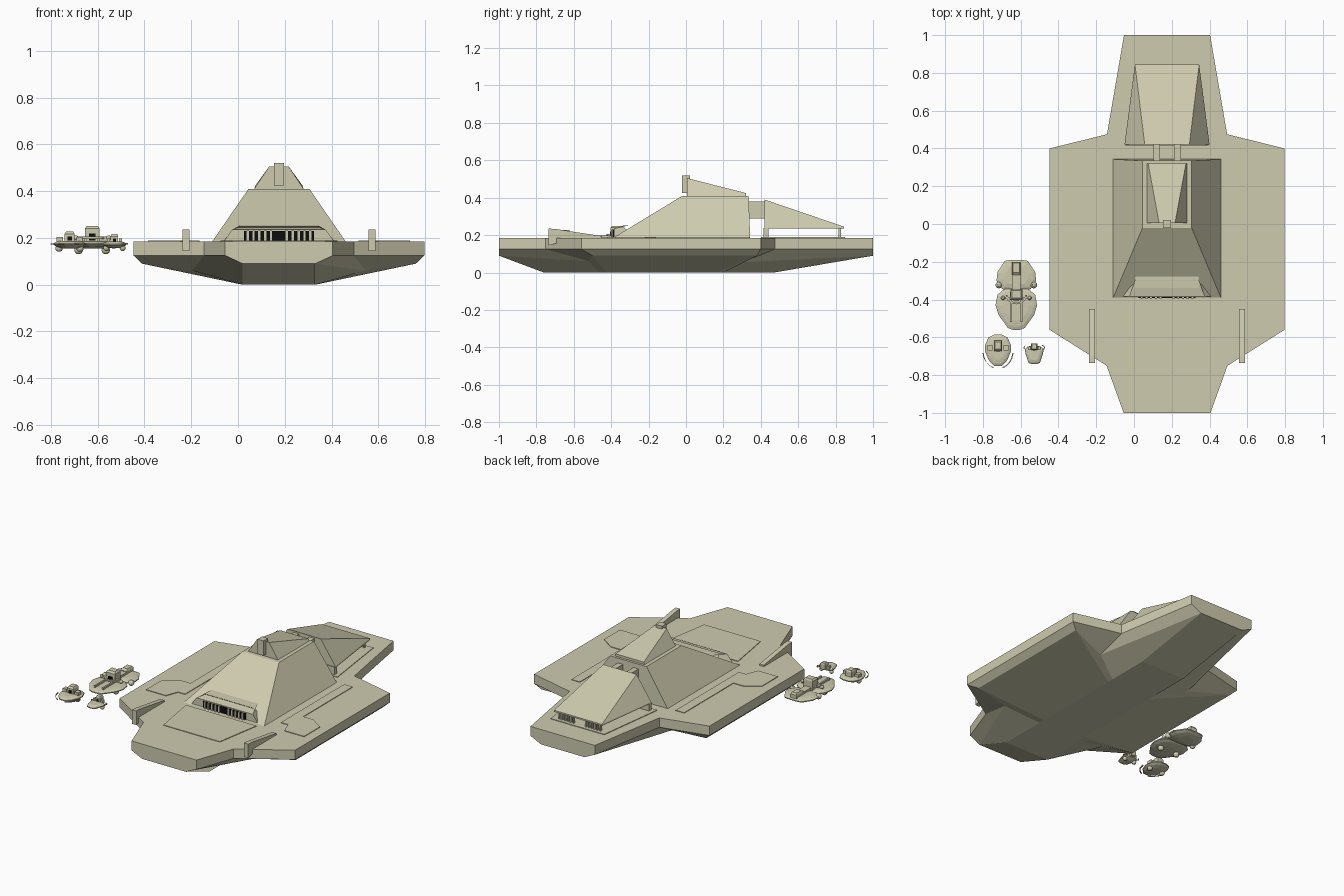
import bpy, bmesh, math
from mathutils import Vector

CX = 0.175  # centre line of the big ship


def material(name, rgb):
    m = bpy.data.materials.new(name)
    m.diffuse_color = (*rgb, 1)
    return m


HULL = material("pale_olive_hull", (0.62, 0.60, 0.43))
BLACK = material("black_openings", (0.004, 0.004, 0.004))


def loft(name, rings, mat=HULL):
    """Skin rings of equal point count and cap both ends."""
    bm = bmesh.new()
    vs = [[bm.verts.new(p) for p in r] for r in rings]
    n = len(rings[0])
    for a, b in zip(vs, vs[1:]):
        for i in range(n):
            j = (i + 1) % n
            bm.faces.new((a[i], a[j], b[j], b[i]))
    bm.faces.new(vs[0][::-1])
    bm.faces.new(vs[-1])
    bmesh.ops.remove_doubles(bm, verts=bm.verts, dist=1e-5)
    bmesh.ops.recalc_face_normals(bm, faces=bm.faces)
    me = bpy.data.meshes.new(name)
    bm.to_mesh(me)
    bm.free()
    me.materials.append(mat)
    ob = bpy.data.objects.new(name, me)
    bpy.context.collection.objects.link(ob)
    return ob


def mirror_ring(half, cx=CX):
    """Right-hand points, front to back, mirrored into a closed ring."""
    return [(cx + x, y, z) for x, y, z in half] + [(cx - x, y, z) for x, y, z in half[::-1]]


def rect(hw0, y0, z0, hw1, y1, z1, cx=CX):
    return mirror_ring([(hw0, y0, z0), (hw1, y1, z1)], cx)


def box(name, x0, x1, y0, y1, z0, z1, mat=HULL):
    cx, hw = (x0 + x1) / 2, (x1 - x0) / 2
    return loft(name, [rect(hw, y0, z, hw, y1, z, cx) for z in (z0, z1)], mat)


def ball(name, x, y, z, r, squash=1, mat=HULL):
    rings = []
    for k in range(1, 8):
        a = math.pi * k / 8
        rings.append([(x + r * math.sin(a) * math.cos(t * math.pi / 6),
                       y + r * math.sin(a) * math.sin(t * math.pi / 6),
                       z - r * squash * math.cos(a)) for t in range(12)])
    ob = loft(name, rings, mat)
    for p in ob.data.polygons:
        p.use_smooth = len(p.vertices) == 4


# --- hull: deck slab, chamfer, then sloping underside with notched corners
deck = [(0.23, -1), (0.32, -0.75), (0.622, -0.56), (0.622, 0.40), (0.318, 0.475), (0.228, 1)]
low = [(0.155, -1, 0.09), (0.37, -0.52, 0.06), (0.585, -0.50, 0.09),
       (0.585, 0.38, 0.09), (0.33, 0.30, 0.055), (0.155, 1, 0.09)]
keel = [(0.155, y, 0) for y in (-0.76, -0.46, -0.42, 0.16, 0.2, 0.47)]
loft("hull", [mirror_ring([(x, y, 0.185) for x, y in deck]),
              mirror_ring([(x, y, 0.125) for x, y in deck]),
              mirror_ring(low), mirror_ring(keel)])

# thin deck plates
loft("fore_deck_plate", [rect(0.20, -0.72, z, 0.25, -0.42, z) for z in (0.184, 0.189)])
loft("aft_deck_plate", [rect(0.25, 0.40, z, 0.19, 0.85, z) for z in (0.184, 0.189)])
for s in (-1, 1):
    ring = [(0.34, -0.30), (0.39, -0.30), (0.42, -0.38), (0.56, -0.38), (0.56, -0.22), (0.47, -0.16),
            (0.40, -0.16), (0.40, 0.34), (0.34, 0.34)]
    loft("wing_deck_plate", [[(CX + s * x, y, z) for x, y in ring] for z in (0.184, 0.189)])
    # bow fins
    prof = [(-0.735, 0.145), (-0.735, 0.235), (-0.70, 0.233), (-0.45, 0.195), (-0.45, 0.18), (-0.60, 0.18)]
    loft("bow_fin", [[(CX + s * 0.397 + d, y, z) for y, z in prof] for d in (-0.015, 0.015)])

# --- main pyramid tower and cap
loft("main_tower", [rect(0.285, -0.39, 0.185, 0.285, 0.343, 0.185),
                    rect(0.13, -0.02, 0.41, 0.13, 0.335, 0.41)])
loft("tower_cap", [rect(0.105, 0.005, 0.41, 0.105, 0.32, 0.41),
                   rect(0.10, 0.005, 0.425, 0.10, 0.32, 0.425),
                   rect(0.045, 0.005, 0.505, 0.10, 0.32, 0.425)][0:1] +
     [rect(0.042, 0.005, 0.505, 0.10, 0.32, 0.425)])
box("bridge_block", CX - 0.021, CX + 0.021, -0.022, 0.022, 0.425, 0.52)

# --- front intake hood, black mouth and bars
loft("intake_hood", [rect(0.235, -0.385, 0.187, 0.20, -0.27, 0.187),
                     rect(0.20, -0.385, 0.235, 0.17, -0.34, 0.25),
                     rect(0.17, -0.30, 0.252, 0.165, -0.26, 0.253)])
box("intake_mouth", CX - 0.15, CX + 0.15, -0.392, -0.384, 0.189, 0.229, BLACK)
for s in (-1, 1):
    for k in range(5):
        x = CX + s * (0.034 + 0.025 * k)
        box("intake_bar", x - 0.005, x + 0.005, -0.398, -0.386, 0.187, 0.231)

# --- rear wedge, raised on a front wall and exhaust bars
loft("rear_wedge", [rect(0.225, 0.42, 0.235, 0.17, 0.845, 0.235),
                    rect(0.222, 0.42, 0.24, 0.17, 0.845, 0.245),
                    rect(0.118, 0.42, 0.39, 0.17, 0.845, 0.245)])
box("rear_wedge_wall", CX - 0.22, CX + 0.22, 0.415, 0.44, 0.185, 0.237)
for s in (-1, 1):
    box("tower_link", *sorted((CX + s * 0.037, CX + s * 0.073)), 0.33, 0.425, 0.29, 0.38)
    for k in range(6):
        x = CX + s * (0.045 + 0.02 * k)
        box("exhaust_bar", x - 0.004, x + 0.004, 0.815, 0.83, 0.187, 0.237)

# --- small craft, each a lens-shaped body with turret, arms and pods


def lens(name, cx, half, z0, z1, zm):
    cy = sum(p[1] for p in half) / len(half)

    def ring(f, z):
        return mirror_ring([(x * f, cy + (y - cy) * f, z) for x, y in half], cx)
    loft(name, [ring(0.45, z0), ring(0.8, z0 + 0.007), ring(1, zm - 0.003),
                ring(1, zm + 0.003), ring(0.85, z1 - 0.004), ring(0.6, z1)])


def arc(name, cx, cy, rx, ry, z, a0, a1, t=0.006):
    rings = []
    for k in range(9):
        a = math.radians(a0 + (a1 - a0) * k / 8)
        c, s = math.cos(a), math.sin(a)
        rings.append([(cx + (rx + d) * c, cy + (ry + d) * s, z + h)
                      for d, h in ((-t / 2, -t / 2), (t / 2, -t / 2), (t / 2, t / 2), (-t / 2, t / 2))])
    loft(name, rings)


def turret(name, cx, cy, hw, hl, z0, z1):
    loft(name, [rect(hw, cy - hl, z0, hw, cy + hl, z0, cx),
                rect(hw, cy - hl, z1 - 0.01, hw, cy + hl, z1 - 0.01, cx),
                rect(hw * 0.75, cy - hl * 0.6, z1, hw * 0.75, cy + hl * 0.8, z1, cx)])
    box(name + "_window", cx - hw * 0.45, cx + hw * 0.45, cy - hl - 0.003, cy - hl + 0.003,
        z0 + 0.008, z0 + (z1 - z0) * 0.55, BLACK)


# large craft: two joined lobes
AX = -0.623
lens("large_craft_front", AX, [(0.02, -0.56), (0.045, -0.55), (0.095, -0.48), (0.11, -0.43),
                               (0.10, -0.375), (0.065, -0.345), (0.03, -0.335)], 0.155, 0.187, 0.174)
lens("large_craft_rear", AX, [(0.03, -0.35), (0.075, -0.345), (0.105, -0.30), (0.10, -0.255),
                              (0.06, -0.195), (0.03, -0.19)], 0.155, 0.187, 0.174)
box("craft_spine", AX - 0.022, AX + 0.022, -0.40, -0.20, 0.17, 0.20)
turret("large_craft_turret", AX, -0.375, 0.032, 0.028, 0.18, 0.25)
turret("rear_turret", AX, -0.235, 0.022, 0.035, 0.18, 0.215)
arc("turret_ring", AX, -0.375, 0.052, 0.045, 0.2, 180, 360, 0.01)
for s in (-1, 1):
    ball("side_pod", AX + s * 0.092, -0.323, 0.172, 0.018)
    ball("belly_pod", AX + s * 0.058, -0.43, 0.148, 0.018)
    box("craft_rail", AX + s * 0.028 - 0.005, AX + s * 0.028 + 0.005, -0.52, -0.36, 0.18, 0.198)
    box("craft_arm", *sorted((AX + s * 0.03, AX + s * 0.075)), -0.398, -0.386, 0.19, 0.205)
    ball("arm_gun", AX + s * 0.07, -0.392, 0.2, 0.011)

# round scout with mandible arcs
BX = -0.72
lens("round_scout_body", BX, [(0.02, -0.752), (0.05, -0.72), (0.068, -0.675), (0.068, -0.64),
                              (0.05, -0.60), (0.02, -0.586)], 0.155, 0.187, 0.174)
turret("round_scout_turret", BX, -0.645, 0.021, 0.027, 0.18, 0.227)
for s in (-1, 1):
    arc("mandible", BX, -0.675, s * 0.079, 0.09, 0.174, -5, -72)
    box("scout_gun", BX + s * 0.042 - 0.013, BX + s * 0.042 + 0.013, -0.67, -0.64, 0.18, 0.204)
    ball("scout_pod", BX + s * 0.045, -0.66, 0.156, 0.016)

# small scout
DX = -0.528
lens("small_scout_body", DX, [(0.012, -0.742), (0.03, -0.735), (0.045, -0.69), (0.05, -0.665),
                              (0.035, -0.65), (0.02, -0.645)], 0.157, 0.185, 0.172)
turret("small_scout_turret", DX, -0.65, 0.016, 0.018, 0.175, 0.217)
for s in (-1, 1):
    arc("small_mandible", DX, -0.655, s * 0.054, 0.02, 0.175, 40, -50)
    box("small_gun", DX + s * 0.026 - 0.007, DX + s * 0.026 + 0.007, -0.668, -0.648, 0.175, 0.197)
    ball("small_pod", DX + s * 0.035, -0.67, 0.157, 0.013)
